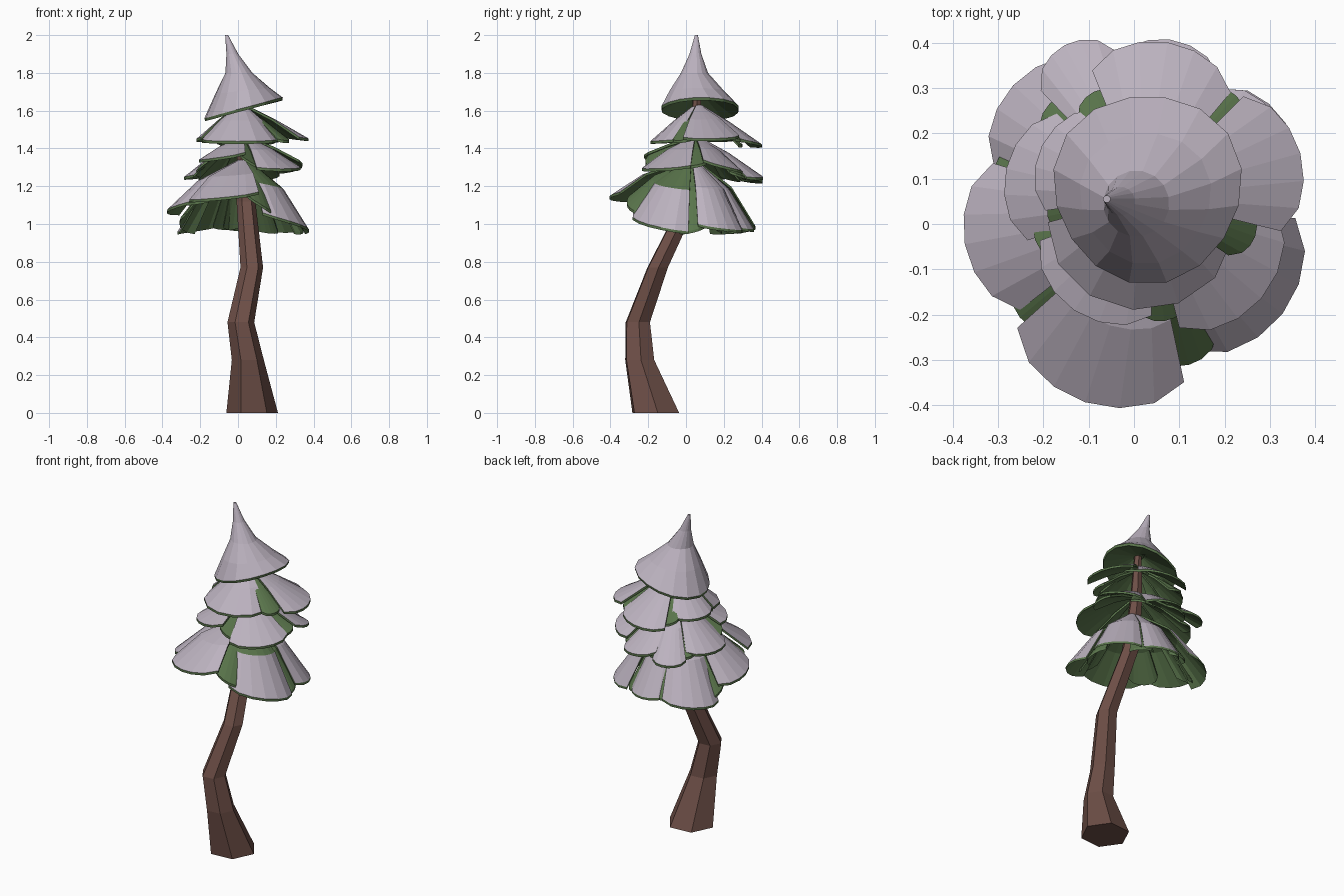
import bpy
from math import sin, cos, pi, radians

if "Cube" in bpy.data.objects:
    bpy.data.objects.remove(bpy.data.objects["Cube"])


def material(name, rgb):
    m = bpy.data.materials.new(name)
    m.diffuse_color = (*rgb, 1)
    m.use_nodes = True
    m.node_tree.nodes["Principled BSDF"].inputs["Base Color"].default_value = m.diffuse_color
    return m


SNOW = material("snow", (0.50, 0.445, 0.52))
GREEN = material("needle_green", (0.10, 0.175, 0.07))
BARK = material("bark_brown", (0.155, 0.078, 0.063))


def add_object(name, verts, faces, mats, indices):
    mesh = bpy.data.meshes.new(name)
    mesh.from_pydata(verts, [], faces)
    for m in mats:
        mesh.materials.append(m)
    for p, i in zip(mesh.polygons, indices):
        p.material_index = i
    mesh.update()
    ob = bpy.data.objects.new(name, mesh)
    bpy.context.collection.objects.link(ob)


def loft(name, rings, mats, rule):
    """Closed tube through rings of points, capped at both ends."""
    n = len(rings[0])
    verts = [v for r in rings for v in r]
    faces, idx = [], []
    for k in range(len(rings) - 1):
        for i in range(n):
            j = (i + 1) % n
            faces.append((k*n + i, k*n + j, (k+1)*n + j, (k+1)*n + i))
            idx.append(rule(k))
    faces += [tuple(reversed(range(n))), tuple(range(len(verts) - n, len(verts)))]
    idx += [rule(0), rule(len(rings) - 2)]
    add_object(name, verts, faces, mats, idx)


def ring(x, y, z, r, n, turn=0.0, tilt=0.0, wobble=0.0):
    out = []
    for i in range(n):
        a = 2 * pi * i / n + turn
        q = r * (1 + wobble * sin(3 * a))
        out.append((x + q * cos(a), y + q * sin(a), z + tilt * cos(a)))
    return out


def fan(name, centre, apex, lobe, top, bend, bare=False):
    """Thin drooping fan-shaped bough: coloured top, green edge and underside."""
    a0, a1, r, z0, z1 = lobe
    n, thick = 7, 0.014
    verts = []
    for drop in (0, thick):
        for f, fall in ((0.07, 0.0), bend, (1.0, 1.0)):
            for i in range(n):
                t = i / (n - 1)
                a = radians(a0 + (a1 - a0) * t)
                bulge = sin(pi * t) ** 0.6
                q = r * f * (1 - 0.13 * f * (1 - bulge))
                rim = z0 + (z1 - z0) * t - 0.012 * bulge
                verts.append((centre[0] + q * cos(a), centre[1] + q * sin(a),
                              apex + (rim - apex) * fall - drop))
    faces, idx = [], []
    low = 3 * n
    for k in range(2):
        for i in range(n - 1):
            a, b, c, d = k*n + i, (k+1)*n + i, (k+1)*n + i + 1, k*n + i + 1
            faces += [(a, b, c, d), (low + d, low + c, low + b, low + a)]
            idx += [1 if bare and k == 0 else 0, 1]
    border = ([i for i in range(n)] + [2*n - 1] + [3*n - 1 - i for i in range(n)] + [n])
    for u, v in zip(border, border[1:] + border[:1]):
        faces.append((u, v, low + v, low + u))
        idx.append(1)
    add_object(name, verts, faces, [top, GREEN], idx)


# Bent six-sided trunk: x, y, z, radius
path = [(0.075, -0.16, 0, 0.137), (0.052, -0.245, 0.28, 0.085), (0.015, -0.255, 0.48, 0.071),
        (0.073, -0.15, 0.77, 0.06), (0.042, 0.02, 1.12, 0.05), (0.03, 0.05, 1.4, 0.036),
        (0.02, 0.06, 1.74, 0.02)]
loft("trunk", [ring(x, y, z, r, 6, 0.08) for x, y, z, r in path], [BARK], lambda k: 0)

# Snowy peak: underside rings first, then the outer curve to the bent tip
peak = [(0.02, 0.06, 1.70, 0.03, 0, 0), (0.03, 0.08, 1.60, 0.205, 0.055, 0.03),
        (0.03, 0.08, 1.615, 0.208, 0.055, 0.03), (0.025, 0.06, 1.705, 0.145, 0.015, 0.03),
        (0.005, 0.045, 1.80, 0.073, 0, 0), (-0.03, 0.05, 1.90, 0.032, 0, 0),
        (-0.06, 0.055, 2.0, 0.008, 0, 0)]
loft("snow_peak", [ring(x, y, z, r, 16, 0.2, t, w) for x, y, z, r, t, w in peak],
     [SNOW, GREEN], lambda k: 1 if k < 2 else 0)

# Bough tiers: centre, apex height, bend (radius and fall fractions),
# lobes (start angle, end angle, radius, rim heights at both ends)
tiers = {
    "upper": ((0.02, 0.06), 1.63, (0.5, 0.43), [
        (-165, -25, 0.25, 1.45, 1.45), (-14, 45, 0.36, 1.46, 1.47),
        (50, 112, 0.345, 1.45, 1.42), (118, 188, 0.25, 1.46, 1.46)]),
    "middle": ((0.03, 0.05), 1.46, (0.5, 0.41), [
        (-160, -88, 0.29, 1.34, 1.38), (-76, -5, 0.33, 1.30, 1.31),
        (8, 57, 0.34, 1.34, 1.28), (60, 104, 0.36, 1.25, 1.27),
        (102, 134, 0.39, 1.24, 1.24), (136, 198, 0.32, 1.26, 1.26)]),
    "lower": ((0.03, 0.03), 1.34, (0.6, 0.42), [
        (-138, -78, 0.445, 1.13, 1.17), (-72, -3, 0.375, 1.06, 0.96),
        (6, 59, 0.36, 1.00, 0.97), (62, 112, 0.33, 0.98, 0.99),
        (110, 164, 0.405, 1.0, 0.96), (163, 218, 0.41, 1.06, 1.12)]),
}
for name, (centre, apex, bend, lobes) in tiers.items():
    for i, lobe in enumerate(lobes):
        bare = name == "lower" and i == 1     # snow only on the outer half
        fan(f"{name}_snow_bough_{i}", centre, apex, lobe, SNOW, bend, bare)
        # green bough showing in the gap before the next lobe
        nxt = lobes[(i + 1) % len(lobes)]
        start = nxt[0] + (360 if nxt[0] < lobe[1] - 180 else 0)
        mid = (lobe[1] + start) / 2
        fan(f"{name}_green_bough_{i}", centre, apex - 0.016,
            (mid - 15, mid + 15, 0.43 * (lobe[2] + nxt[2]), lobe[4], nxt[3]), GREEN, bend)
